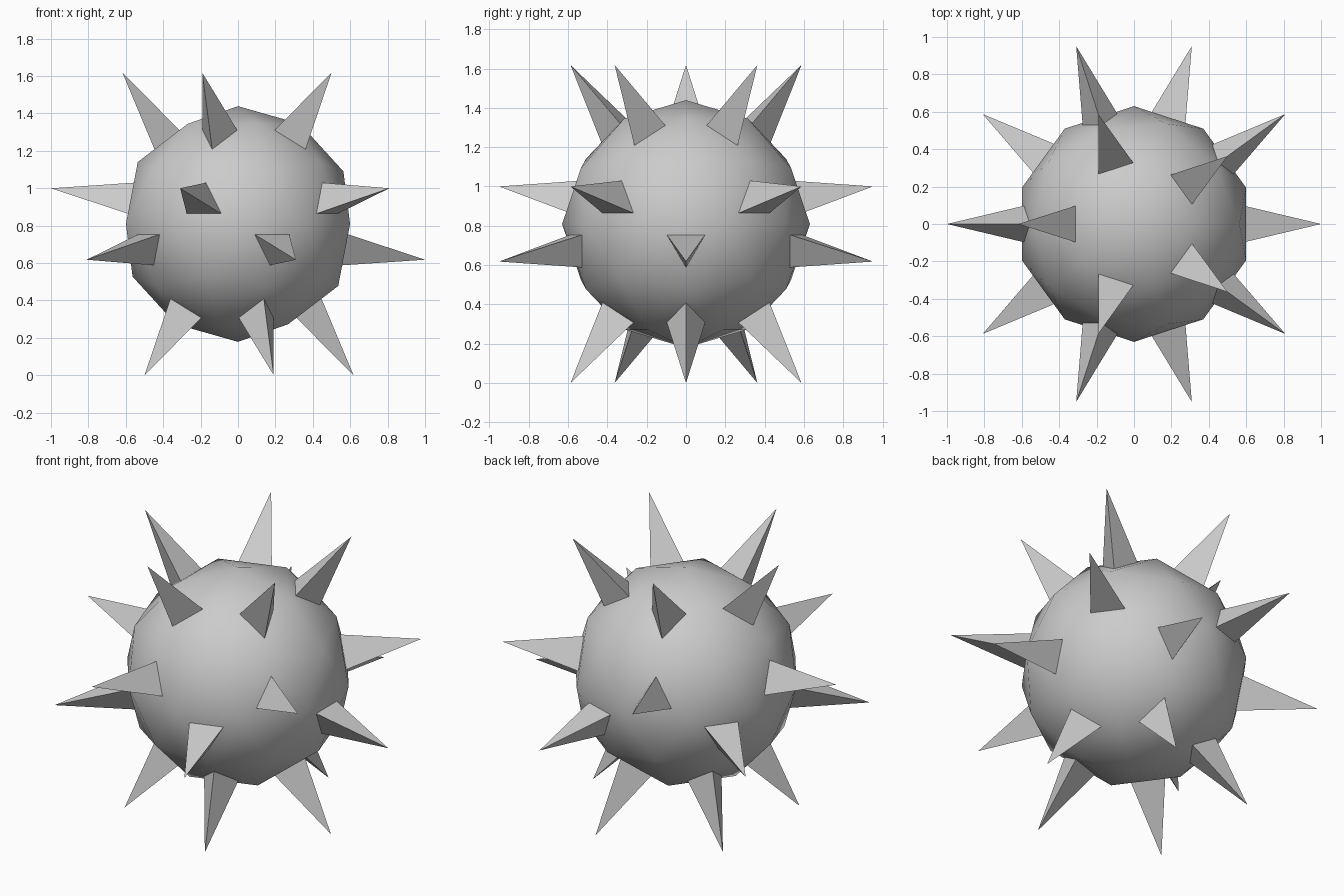
import bpy
import bmesh
from mathutils import Vector

BODY_RADIUS = 0.63
TIP_RADIUS = 1.018
CENTRE = Vector((0, 0, 0.809))
BASE_SCALE = 0.5     # spike base relative to the face it stands on
SINK = 1.02          # lengthen each spike slightly so it roots in the body

cube = bpy.data.objects.get("Cube")
if cube:
    bpy.data.objects.remove(cube, do_unlink=True)

grey = bpy.data.materials.new("plain grey")
grey.use_nodes = True
colour = (0.6, 0.6, 0.6, 1)
grey.diffuse_color = colour
grey.node_tree.nodes["Principled BSDF"].inputs["Base Color"].default_value = colour


def add_object(name, bm, smooth):
    bmesh.ops.recalc_face_normals(bm, faces=bm.faces)
    for face in bm.faces:
        face.smooth = smooth
    mesh = bpy.data.meshes.new(name)
    bm.to_mesh(mesh)
    bm.free()
    mesh.materials.append(grey)
    obj = bpy.data.objects.new(name, mesh)
    obj.location = CENTRE
    bpy.context.collection.objects.link(obj)
    return obj


def add_spike(name, corners):
    """Three-sided spike standing on the middle of a triangular face."""
    middle = sum(corners, Vector()) / 3
    tip = middle.normalized() * TIP_RADIUS
    bm = bmesh.new()
    apex = bm.verts.new(tip)
    base = []
    for corner in corners:
        foot = middle.lerp(corner, BASE_SCALE)
        base.append(bm.verts.new(tip.lerp(foot, SINK)))
    bm.faces.new(base)
    for i in range(3):
        bm.faces.new((base[i], base[i - 1], apex))
    add_object(name, bm, False)


# Round body
body = bmesh.new()
bmesh.ops.create_icosphere(body, subdivisions=2, radius=BODY_RADIUS)

# The equilateral faces, with only long edges, carry the spikes
spike_faces = [
    [v.co.copy() for v in face.verts]
    for face in body.faces
    if min(edge.calc_length() for edge in face.edges) > 0.6 * BODY_RADIUS
]
add_object("body", body, True)

# Spikes all around
for number, corners in enumerate(spike_faces, 1):
    add_spike(f"spike_{number:02d}", corners)
